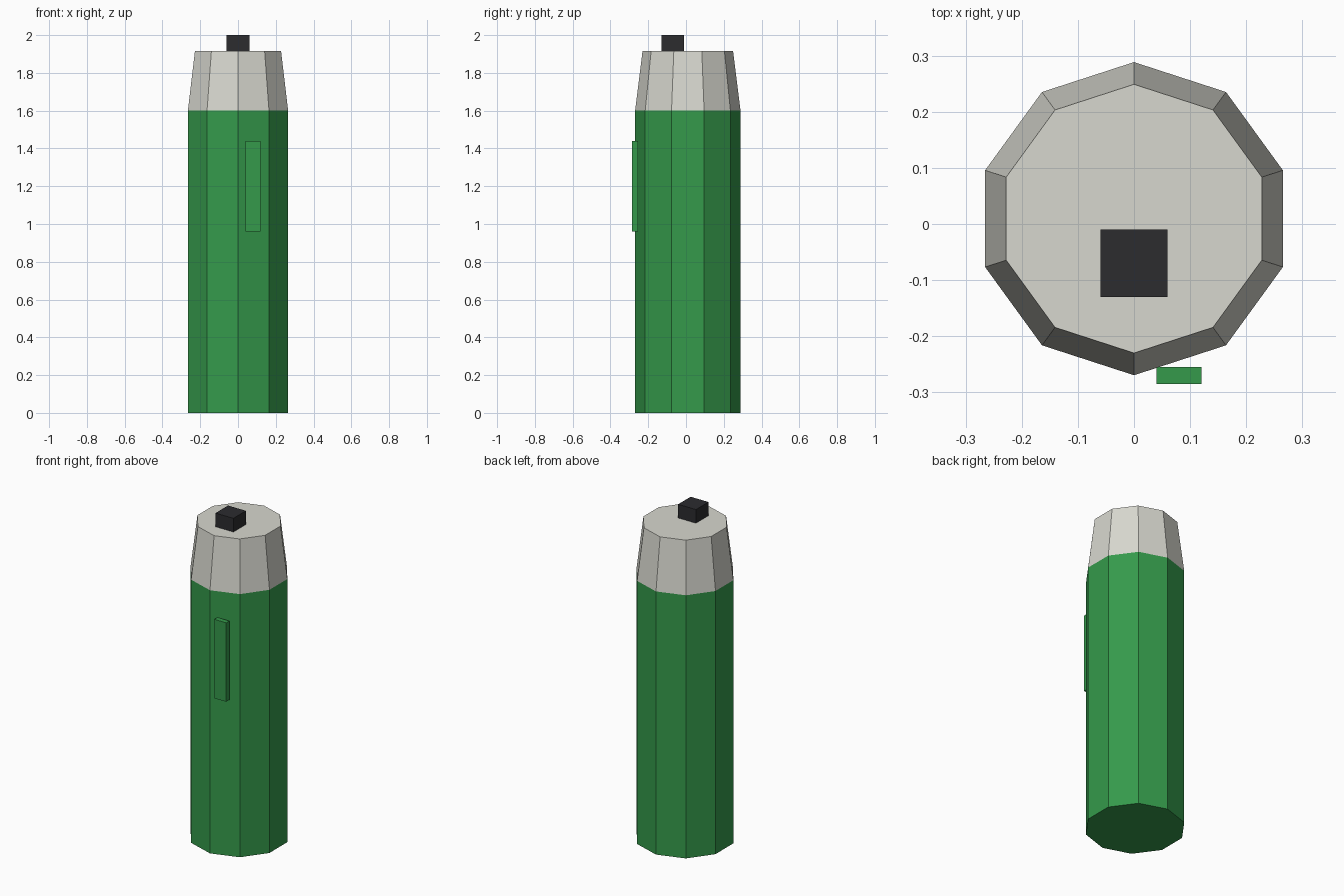
import bpy
from math import pi

if "Cube" in bpy.data.objects:
    bpy.data.objects.remove(bpy.data.objects["Cube"])

CY = 0.0095      # the body axis sits slightly behind the origin
SIDES = 10


def material(name, rgb):
    m = bpy.data.materials.new(name)
    m.diffuse_color = (*rgb, 1)
    m.use_nodes = True
    m.node_tree.nodes["Principled BSDF"].inputs["Base Color"].default_value = m.diffuse_color
    return m


def frustum(name, r1, r2, z1, z2, mat):
    bpy.ops.mesh.primitive_cone_add(vertices=SIDES, radius1=r1, radius2=r2, depth=z2 - z1,
                                    location=(0, CY, (z1 + z2) / 2))
    ob = bpy.context.object
    ob.name = name
    ob.data.materials.append(mat)
    return ob


def box(name, lo, hi, mat):
    bpy.ops.mesh.primitive_cube_add(size=1, location=[(a + b) / 2 for a, b in zip(lo, hi)])
    ob = bpy.context.object
    ob.name = name
    ob.scale = [b - a for a, b in zip(lo, hi)]
    ob.data.materials.append(mat)
    return ob


green = material("green", (0.035, 0.32, 0.07))
cream = material("cream", (0.68, 0.68, 0.62))
black = material("black", (0.025, 0.025, 0.028))

# Ten-sided body and tapered top
frustum("body", 0.279, 0.279, 0, 1.6, green)
frustum("tapered_top", 0.279, 0.2395, 1.6, 1.917, cream)

# Button on top, off centre towards the front
box("top_button", (-0.06, -0.13, 1.915), (0.06, -0.01, 2.0), black)

# Raised strip on the front
box("front_strip", (0.04, -0.285, 0.96), (0.12, -0.255, 1.44), green)
